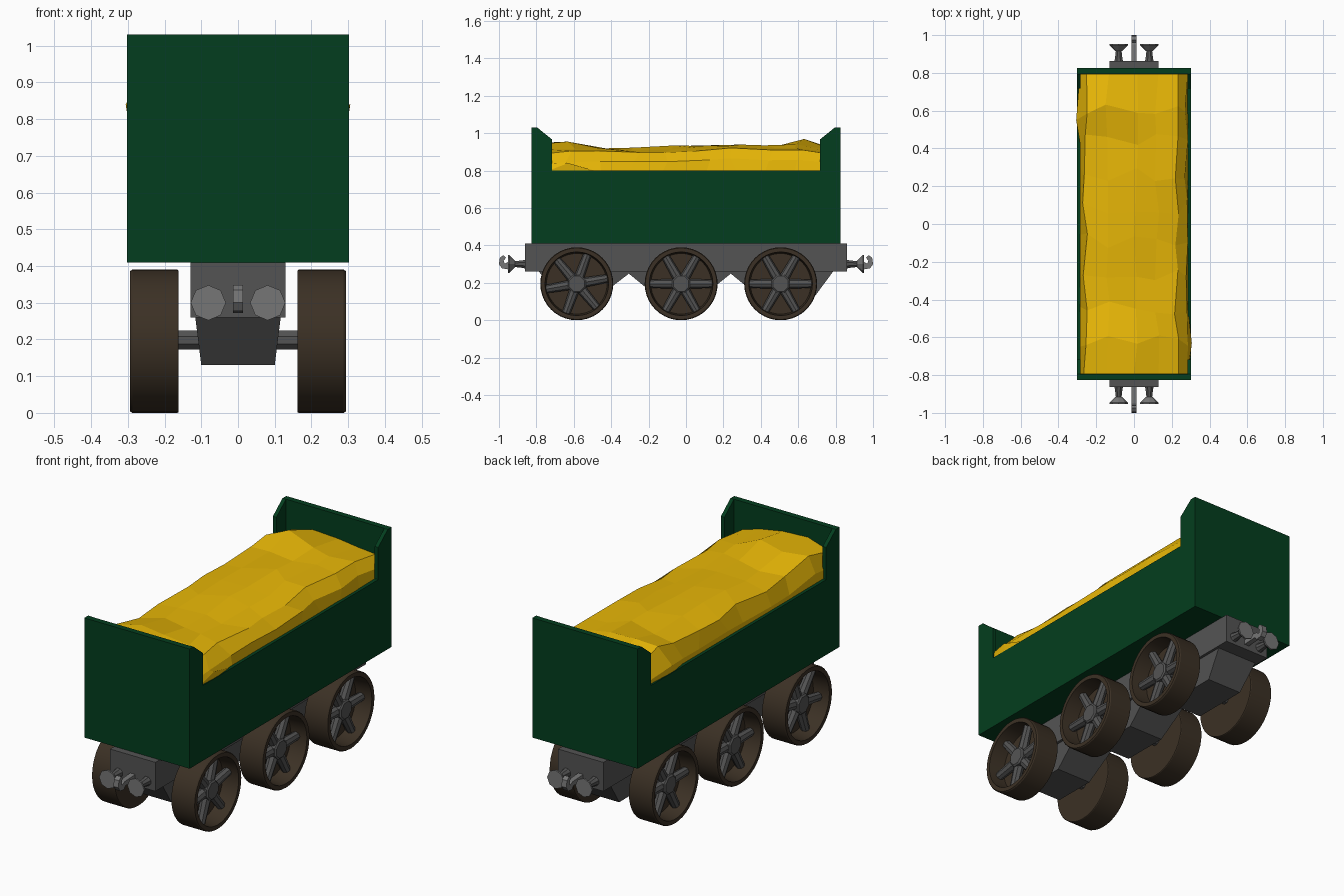
import bpy, bmesh, math, random
from mathutils import Vector

if "Cube" in bpy.data.objects:
    bpy.data.objects.remove(bpy.data.objects["Cube"])

random.seed(4)


def material(name, rgb):
    m = bpy.data.materials.new(name)
    m.diffuse_color = (*rgb, 1)
    m.use_nodes = True
    m.node_tree.nodes["Principled BSDF"].inputs["Base Color"].default_value = m.diffuse_color
    return m


GREEN = material("dark green paint", (0.001, 0.048, 0.013))
YELLOW = material("yellow load", (0.80, 0.47, 0.002))
STEEL = material("dark steel", (0.088, 0.088, 0.088))
LIGHT = material("light steel", (0.18, 0.18, 0.18))
BROWN = material("dark brown tyre", (0.044, 0.030, 0.018))


def finish(name, bm, mat, smooth=None):
    bmesh.ops.recalc_face_normals(bm, faces=bm.faces)
    me = bpy.data.meshes.new(name)
    bm.to_mesh(me)
    bm.free()
    me.materials.append(mat)
    if smooth:
        me.shade_smooth()
        me.set_sharp_from_angle(angle=math.radians(smooth))
    ob = bpy.data.objects.new(name, me)
    bpy.context.collection.objects.link(ob)
    return ob


def box(name, x0, x1, y0, y1, z0, z1, mat):
    bm = bmesh.new()
    bmesh.ops.create_cube(bm, size=1)
    for v in bm.verts:
        v.co = ((x0 + x1) / 2 + v.co.x * (x1 - x0),
                (y0 + y1) / 2 + v.co.y * (y1 - y0),
                (z0 + z1) / 2 + v.co.z * (z1 - z0))
    return finish(name, bm, mat)


def side_profile(name, pts, x0, x1, mat):
    """Extrude a (y, z) outline along x."""
    bm = bmesh.new()
    f = bm.faces.new([bm.verts.new((x0, y, z)) for y, z in pts])
    ext = bmesh.ops.extrude_face_region(bm, geom=[f])["geom"]
    bmesh.ops.translate(bm, vec=(x1 - x0, 0, 0),
                        verts=[g for g in ext if isinstance(g, bmesh.types.BMVert)])
    return finish(name, bm, mat)


def lathe(name, profile, n, axis, centre, mat, smooth=None, turn=0.0):
    """Spin (along, radius) points around the given axis direction."""
    bm = bmesh.new()
    rot = Vector((0, 0, 1)).rotation_difference(Vector(axis)).to_matrix()
    rings = []
    for a, r in profile:
        if r == 0:
            rings.append([bm.verts.new(rot @ Vector((0, 0, a)))] * n)
        else:
            rings.append([bm.verts.new(rot @ Vector((
                r * math.cos(turn + math.tau * i / n),
                r * math.sin(turn + math.tau * i / n), a))) for i in range(n)])
    for p, q in zip(rings, rings[1:]):
        for i in range(n):
            j = (i + 1) % n
            bm.faces.new(list(dict.fromkeys((p[i], p[j], q[j], q[i]))))
    bmesh.ops.translate(bm, vec=centre, verts=bm.verts)
    return finish(name, bm, mat, smooth)


# Wagon body: side panels with raised sloping corners, end walls and floor
half = [(0.827, 0.41), (0.827, 1.03), (0.795, 1.03), (0.717, 0.967), (0.717, 0.80)]
outline = half + [(-y, z) for y, z in reversed(half)]
for s, side in ((1, "right"), (-1, "left")):
    side_profile(side + "_body_panel", outline, s * 0.282, s * 0.302, GREEN)
for s, end in ((-1, "front"), (1, "back")):
    box(end + "_wall", -0.282, 0.282, *sorted((s * 0.797, s * 0.827)), 0.41, 1.03, GREEN)
box("body_floor", -0.282, 0.282, -0.797, 0.797, 0.41, 0.44, GREEN)

# Lumpy load: faceted height field with steep sides
sections = [(-0.282, 0.70), (-0.287, 0.82), (-0.25, 0.895), (-0.13, 0.912), (0.0, 0.915),
            (0.11, 0.912), (0.218, 0.902), (0.272, 0.85), (0.287, 0.79), (0.282, 0.70)]
lumps = [(-0.14, 0.62, 0.05, 0.15), (-0.12, -0.72, 0.068, 0.18),
         (0.0, 0.20, 0.03, 0.20), (-0.12, 0.0, 0.012, 0.15)]
bm = bmesh.new()
rows, count = [], 10
for k in range(count):
    y0 = -0.795 + 1.59 * k / (count - 1)
    edge = k in (0, count - 1)
    pinch = -0.01 if edge else random.uniform(-0.02, 0.012)
    row = []
    for i, (x, z) in enumerate(sections):
        y = y0
        if 0 < i < len(sections) - 1:
            if not edge:
                y += random.uniform(-0.04, 0.04)
            if 2 <= i <= 7:
                x = max(-0.285, min(0.285, x + math.copysign(pinch, x) + random.uniform(-0.012, 0.012)))
                z += random.uniform(-0.009, 0.009)
            z += sum(h * math.exp(-((x - cx) ** 2 * 0.7 + (y - cy) ** 2) / w ** 2)
                     for cx, cy, h, w in lumps)
            if edge:
                z -= 0.015
        row.append(bm.verts.new((x, y, z)))
    rows.append(row)
for p, q in zip(rows, rows[1:]):
    for i in range(len(p) - 1):
        bm.faces.new((p[i], p[i + 1], q[i + 1], q[i]))
    bm.faces.new((p[0], q[0], q[-1], p[-1]))
bm.faces.new(rows[0])
bm.faces.new(rows[-1])
# lumps bulging over the rim
for cx, cy in ((0.306, -0.63), (-0.306, 0.55)):
    v = min((r[8] if cx > 0 else r[1] for r in rows), key=lambda v: abs(v.co.y - cy))
    v.co = (cx, cy, 0.84)
finish("load", bm, YELLOW)

# Chassis beam and the three tapering axle carriers below it
box("chassis_beam", -0.13, 0.13, -0.862, 0.862, 0.26, 0.41, STEEL)
carriers = [(-0.79, -0.69, -0.46, -0.285), (-0.325, -0.16, 0.09, 0.26), (0.22, 0.385, 0.69, 0.79)]
for k, (a, b, c, d) in enumerate(carriers):
    bm = bmesh.new()
    top = [bm.verts.new((x, y, 0.265)) for x, y in ((-0.117, a), (0.117, a), (0.117, d), (-0.117, d))]
    low = [bm.verts.new((x, y, 0.13)) for x, y in ((-0.10, b), (0.10, b), (0.10, c), (-0.10, c))]
    bm.faces.new(top)
    bm.faces.new(low)
    for i in range(4):
        j = (i + 1) % 4
        bm.faces.new((top[i], top[j], low[j], low[i]))
    finish(f"axle_carrier_{k + 1}", bm, STEEL)

# Wheels: cupped tyre, octagonal hub, six spokes, joined by an axle
R = 0.195
cup = [(0.162, 0), (0.162, R - 0.002), (0.165, R), (0.288, R), (0.294, R - 0.004),
       (0.294, 0.170), (0.208, 0.162), (0.208, 0)]
for k, (y, turn) in enumerate(((-0.584, 10), (-0.026, 0), (0.506, 0))):
    lathe(f"axle_{k + 1}", [(-0.2, 0), (-0.2, 0.028), (0.2, 0.028), (0.2, 0)], 8,
          (1, 0, 0), (0, y, R + 0.003), STEEL, turn=math.pi / 8)
    for s, side in ((1, "right"), (-1, "left")):
        tag = f"{side}_{k + 1}"
        ax = (s, 0, 0)
        lathe("tyre_" + tag, cup, 40, ax, (0, y, R), BROWN, smooth=30)
        lathe("hub_" + tag, [(0.2, 0), (0.2, 0.052), (0.262, 0.052), (0.268, 0.044), (0.268, 0)], 8,
              ax, (0, y, R), STEEL, turn=math.pi / 8)
        for i in range(6):
            a = math.radians(turn + 60 * i)
            lathe(f"spoke_{tag}_{i + 1}", [(0.03, 0), (0.03, 0.027), (0.166, 0.022), (0.166, 0)], 8,
                  (0, math.cos(a), math.sin(a)), (s * 0.235, y, R), STEEL)

# Buffers and coupling hook at both ends
hook = [(0.855, 0.285), (0.94, 0.290), (0.955, 0.272), (0.985, 0.278), (1.0, 0.30), (0.995, 0.335),
        (0.975, 0.348), (0.962, 0.335), (0.975, 0.318), (0.97, 0.302), (0.95, 0.312), (0.855, 0.317)]
for s, end in ((-1, "front"), (1, "back")):
    for x, side in ((-0.081, "left"), (0.081, "right")):
        lathe(f"{end}_{side}_buffer_stem", [(0.85, 0), (0.85, 0.028), (0.872, 0.022), (0.92, 0.016), (0.92, 0)],
              8, (0, s, 0), (x, 0, 0.30), STEEL, turn=math.pi / 8)
        lathe(f"{end}_{side}_buffer_head", [(0.915, 0), (0.915, 0.018), (0.945, 0.048), (0.953, 0.048), (0.953, 0)],
              8, (0, s, 0), (x, 0, 0.30), LIGHT)
    side_profile(end + "_hook", [(s * y, z) for y, z in hook], -0.014, 0.014, LIGHT)
